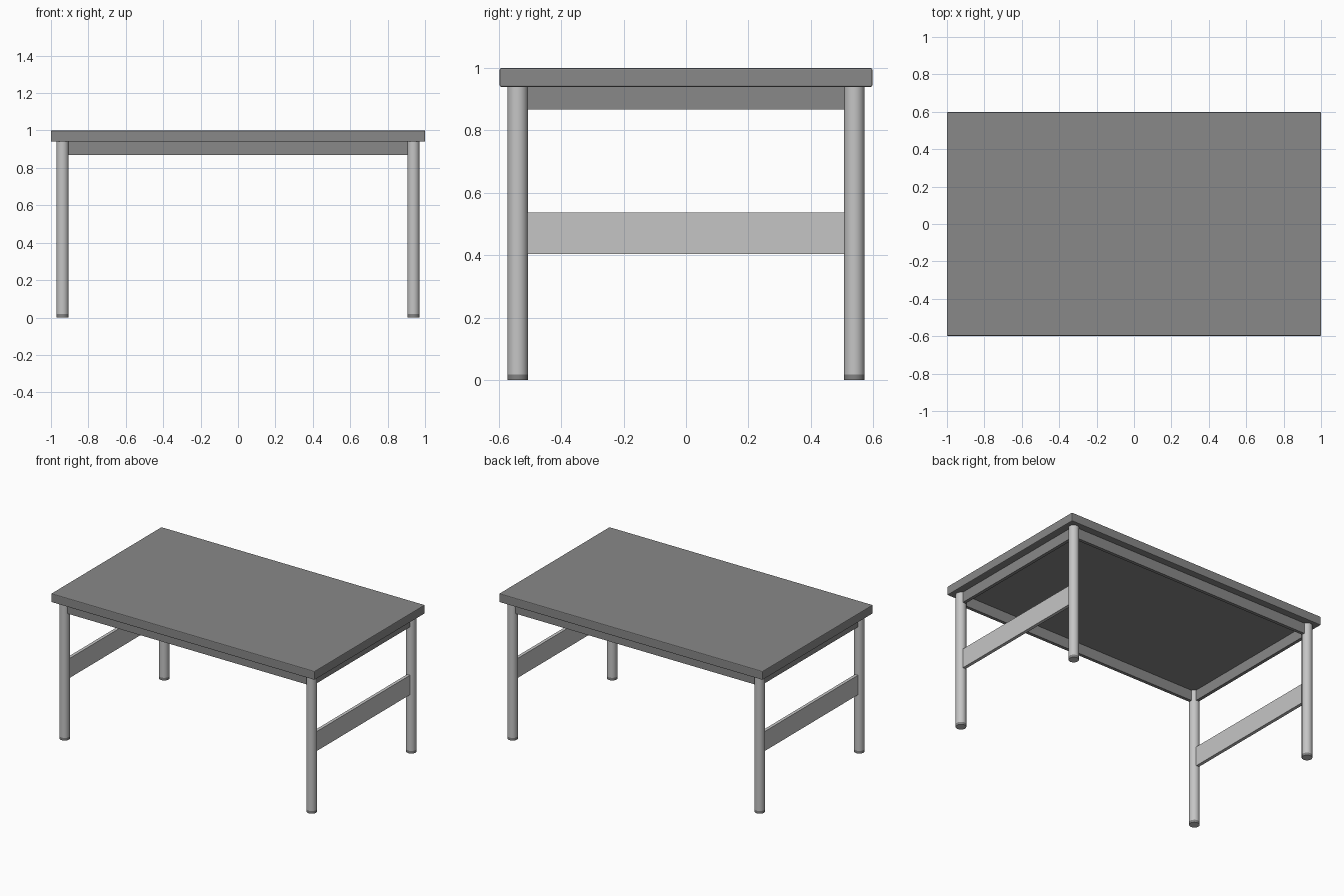
import bpy
import math

if "Cube" in bpy.data.objects:
    bpy.data.objects.remove(bpy.data.objects["Cube"])

LEG_X, LEG_Y, LEG_R = 0.938, 0.54, 0.033
TOP_Z = 0.94


def material(name, v):
    m = bpy.data.materials.new(name)
    m.diffuse_color = (v, v, v, 1)
    m.use_nodes = True
    m.node_tree.nodes["Principled BSDF"].inputs["Base Color"].default_value = m.diffuse_color
    return m


dark = material("dark_grey", 0.25)
light = material("light_grey", 0.56)
rubber = material("foot_grey", 0.22)


def box(name, center, size, mat, bevel=0):
    bpy.ops.mesh.primitive_cube_add(size=1, location=center)
    ob = bpy.context.object
    ob.name = name
    ob.scale = size
    bpy.ops.object.transform_apply(location=False, rotation=False, scale=True)
    ob.data.materials.append(mat)
    if bevel:
        mod = ob.modifiers.new("soft_edges", "BEVEL")
        mod.width = bevel
        mod.segments = 2
    return ob


def tube(name, x, y, z0, z1, r, mat):
    bpy.ops.mesh.primitive_cylinder_add(vertices=16, radius=r, depth=z1 - z0,
                                        location=(x, y, (z0 + z1) / 2))
    ob = bpy.context.object
    ob.name = name
    ob.data.materials.append(mat)
    bpy.ops.object.shade_smooth_by_angle(angle=math.radians(35))
    return ob


# Table top with slightly softened edges
box("table_top", (0, 0, (TOP_Z + 1) / 2), (2, 1.196, 1 - TOP_Z), dark, 0.005)

# Legs and their foot caps at the four corners
for sx in (-1, 1):
    for sy in (-1, 1):
        tube("leg", sx * LEG_X, sy * LEG_Y, 0.018, TOP_Z, LEG_R, light)
        foot = tube("foot_cap", sx * LEG_X, sy * LEG_Y, 0, 0.018, LEG_R, rubber)
        # Pale disc under the cap
        foot.data.materials.append(light)
        for f in foot.data.polygons:
            if f.normal.z < -0.9:
                f.material_index = 1

# Apron rails under the top, on the leg centre lines
for s in (-1, 1):
    box("long_apron", (0, s * LEG_Y, 0.904), (2 * LEG_X - LEG_R, 0.022, 0.072), dark)
    box("short_apron", (s * LEG_X, 0, 0.904), (0.022, 2 * LEG_Y - LEG_R, 0.072), dark)
    # Side stretcher between each pair of legs
    box("side_stretcher", (s * LEG_X, 0, 0.47), (0.022, 2 * LEG_Y - LEG_R, 0.134), light)
